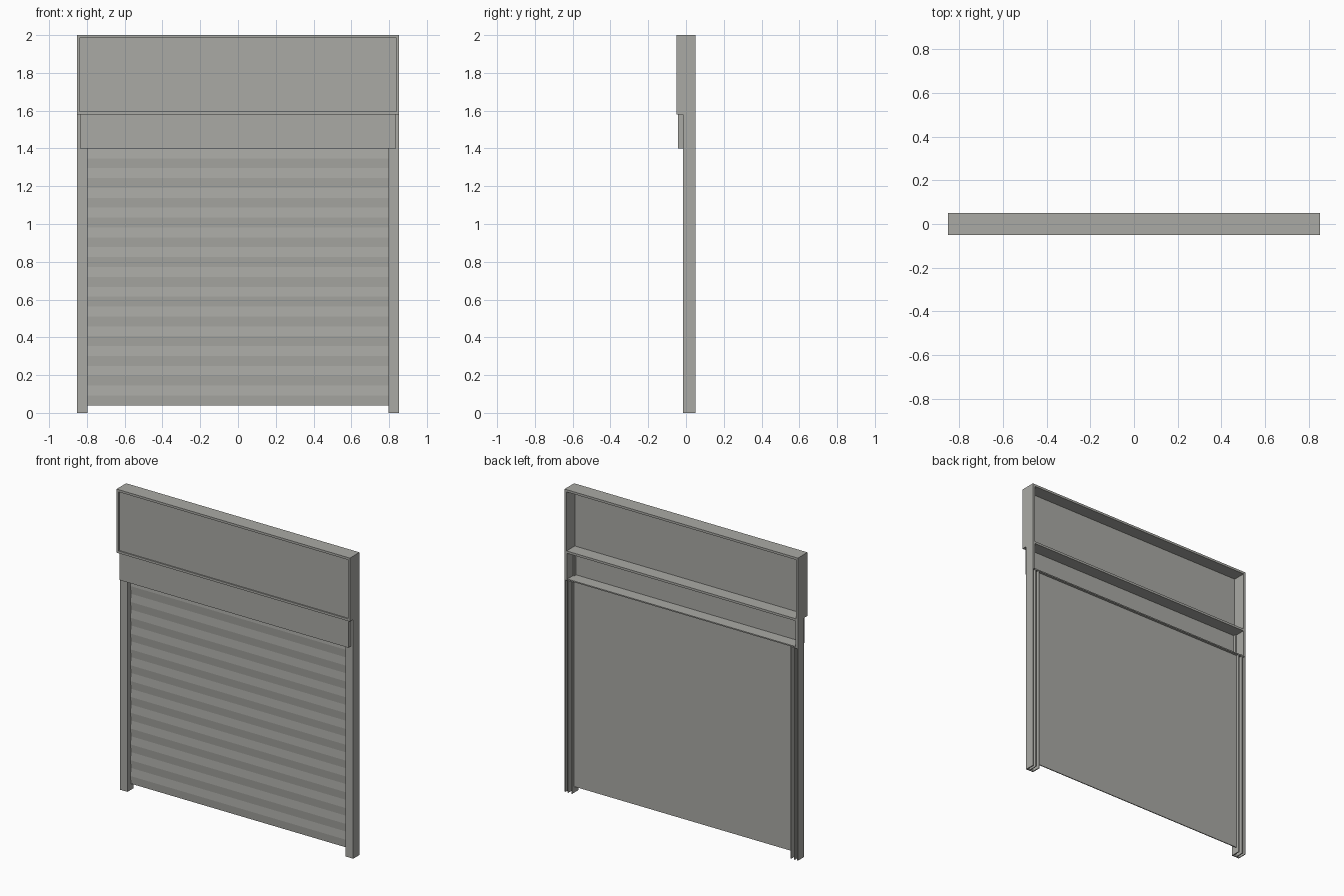
import bpy

if "Cube" in bpy.data.objects:
    bpy.data.objects.remove(bpy.data.objects["Cube"])

grey = bpy.data.materials.new("warm grey metal")
grey.diffuse_color = (0.40, 0.40, 0.375, 1)
grey.use_nodes = True
grey.node_tree.nodes["Principled BSDF"].inputs["Base Color"].default_value = grey.diffuse_color


def mesh_object(name, verts, faces):
    me = bpy.data.meshes.new(name)
    me.from_pydata(verts, [], faces)
    me.materials.append(grey)
    ob = bpy.data.objects.new(name, me)
    bpy.context.collection.objects.link(ob)
    return ob


def box(name, x0, x1, y0, y1, z0, z1):
    v = [(x, y, z) for x in (x0, x1) for y in (y0, y1) for z in (z0, z1)]
    f = [(0, 1, 3, 2), (4, 6, 7, 5), (0, 4, 5, 1),
         (2, 3, 7, 6), (0, 2, 6, 4), (1, 5, 7, 3)]
    return mesh_object(name, v, f)


def prism(name, profile, axis, a, b):
    """Extrude a counter-clockwise outline along x or z."""
    n = len(profile)
    put = (lambda p, t: (t, p[0], p[1])) if axis == 'x' else (lambda p, t: (p[0], p[1], t))
    v = [put(p, a) for p in profile] + [put(p, b) for p in profile]
    f = [tuple(reversed(range(n))), tuple(range(n, 2 * n))]
    f += [(i, (i + 1) % n, n + (i + 1) % n, n + i) for i in range(n)]
    return mesh_object(name, v, f)


def mirror_x(ob):
    ob.modifiers.new("mirror", 'MIRROR')
    return ob


W, D = 0.853, 0.05
T = 0.015

# Upper housing: open at the back, recessed front panel
box("housing_top", -W, W, -D, D, 2 - T, 2)
box("housing_shelf", -W, W, -D, D, 1.58, 1.58 + T)
mirror_x(box("housing_side", W - T, W, -D, D, 1.58 + T, 2 - T))
box("housing_panel", -W + T, W - T, -0.042, -0.036, 1.58 + T, 2 - T)

# Lower fascia with its bottom shelf
box("fascia_panel", -0.836, 0.836, -0.042, -0.034, 1.40, 1.58)
box("fascia_shelf", -0.836, 0.836, -0.034, 0.045, 1.40, 1.408)
mirror_x(box("fascia_side", 0.828, 0.836, -0.034, -0.015, 1.408, 1.58))

# Guide rails: channel open to the back with a thin middle rib
rail = [(0.798, -0.015), (W, -0.015), (W, D), (W - 0.006, D), (W - 0.006, -0.009),
        (0.831, -0.009), (0.831, D), (0.826, D), (0.826, -0.009),
        (0.804, -0.009), (0.804, D), (0.798, D)]
mirror_x(prism("guide_rail", rail, 'z', 0, 1.40))
mirror_x(box("rail_upper_wall", 0.836, W, -0.015, D, 1.40, 1.58))

# Slatted curtain: shallow ridged front, flat back
z0, z1, slats = 0.04, 1.40, 13
h = (z1 - z0) / slats
front = []
for i in range(slats):
    front += [(0.022, z0 + i * h), (0.0175, z0 + (i + 0.5) * h)]
front.append((0.022, z1))
outline = [(0.028, z0), (0.028, z1)] + front[::-1]
prism("slatted_curtain", outline, 'x', -0.80, 0.80)
